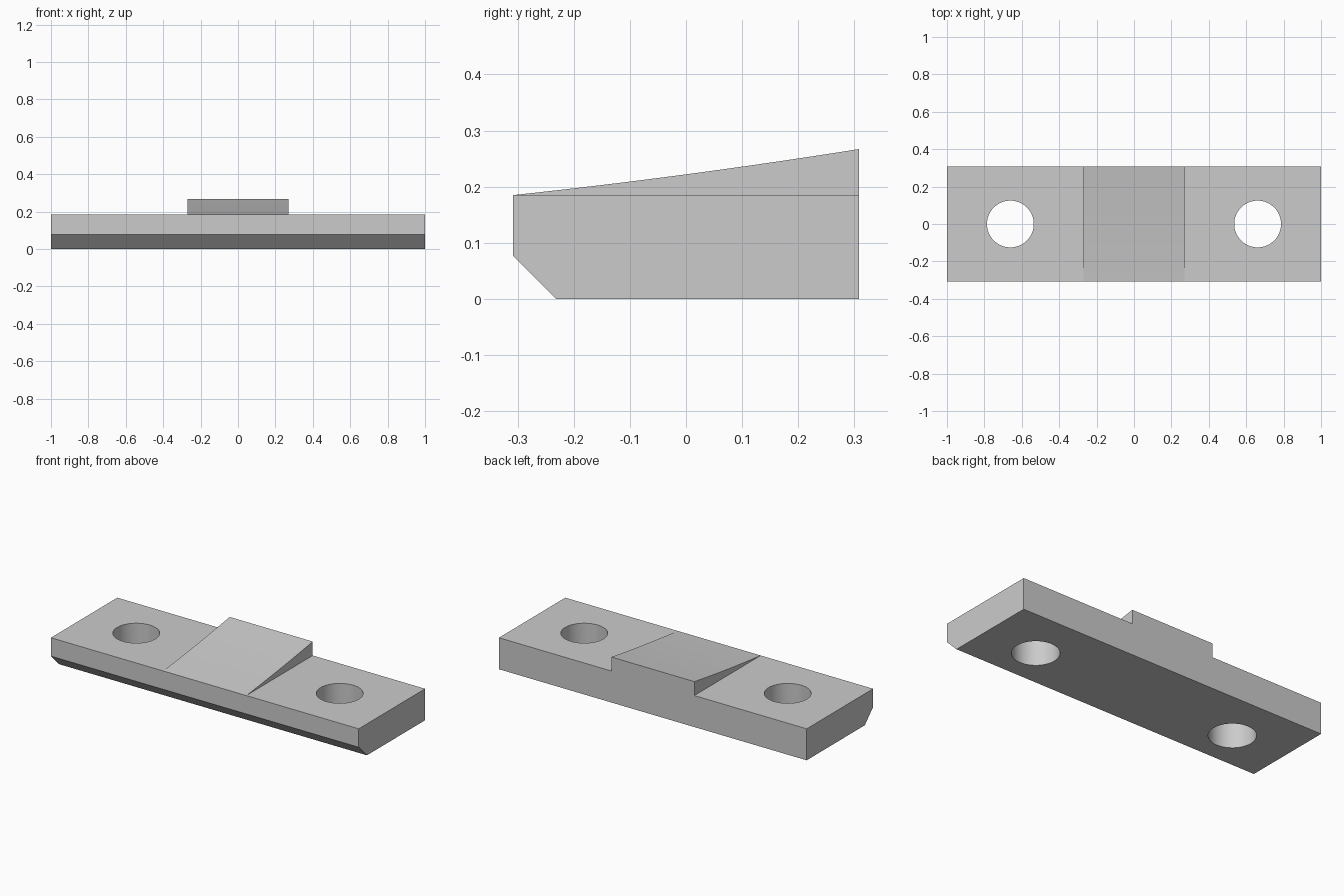
import bpy, bmesh, math

cube = bpy.data.objects.get("Cube")
if cube:
    bpy.data.objects.remove(cube, do_unlink=True)

HALF_DEPTH = 0.308
TOP = 0.185
CHAMFER = 0.077

# One plain grey material
grey = bpy.data.materials.new("plain grey")
grey.use_nodes = True
colour = (0.6, 0.6, 0.6, 1)
grey.diffuse_color = colour
grey.node_tree.nodes["Principled BSDF"].inputs["Base Color"].default_value = colour


def extrude_profile(name, profile, half_width):
    """Extrude a (y, z) outline along x, centred on x = 0."""
    bm = bmesh.new()
    face = bm.faces.new([bm.verts.new((-half_width, y, z)) for y, z in profile])
    moved = bmesh.ops.extrude_face_region(bm, geom=[face])["geom"]
    verts = [v for v in moved if isinstance(v, bmesh.types.BMVert)]
    bmesh.ops.translate(bm, verts=verts, vec=(2 * half_width, 0, 0))
    bmesh.ops.recalc_face_normals(bm, faces=bm.faces)
    mesh = bpy.data.meshes.new(name)
    bm.to_mesh(mesh)
    bm.free()
    mesh.materials.append(grey)
    obj = bpy.data.objects.new(name, mesh)
    bpy.context.collection.objects.link(obj)
    return obj


def activate(obj):
    bpy.ops.object.select_all(action='DESELECT')
    obj.select_set(True)
    bpy.context.view_layer.objects.active = obj


# Base plate with a chamfered lower front edge
plate = extrude_profile("base_plate", [
    (-HALF_DEPTH + CHAMFER, 0), (HALF_DEPTH, 0), (HALF_DEPTH, TOP),
    (-HALF_DEPTH, TOP), (-HALF_DEPTH, CHAMFER)], 1)

# Two round through holes
for side in (-1, 1):
    bpy.ops.mesh.primitive_cylinder_add(vertices=64, radius=0.125, depth=1,
                                        location=(side * 0.661, 0, 0))
    cutter = bpy.context.object
    cutter.name = "hole_cutter"
    cutter.data.materials.append(grey)
    cutter.hide_render = True
    activate(plate)
    cut = plate.modifiers.new("hole", 'BOOLEAN')
    cut.operation = 'DIFFERENCE'
    cut.solver = 'EXACT'
    cut.object = cutter
    bpy.ops.object.modifier_apply(modifier=cut.name)
    bpy.data.objects.remove(cutter, do_unlink=True)

# Central wedge with a slightly hollow sloping top
RISE, SAG, STEPS = 0.082, 0.004, 16
slope = []
for i in range(STEPS + 1):
    t = i / STEPS
    z = TOP + RISE * t - SAG * 4 * t * (1 - t)
    slope.append((HALF_DEPTH * (2 * t - 1), z))
wedge = extrude_profile("centre_wedge", slope + [(HALF_DEPTH, TOP)], 0.27)

for part in (plate, wedge):
    activate(part)
    bpy.ops.object.shade_smooth_by_angle(angle=math.radians(5.7))
